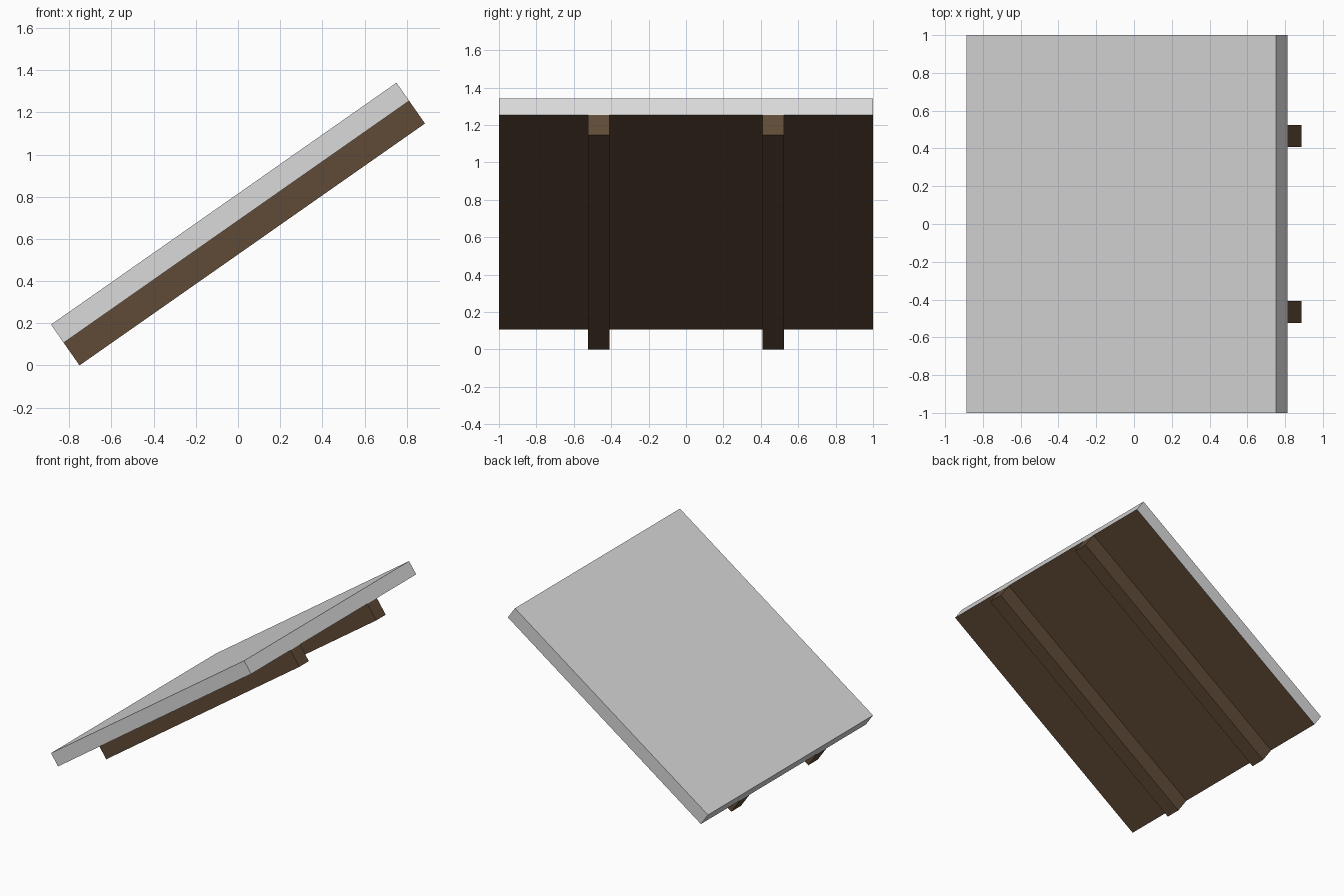
import bpy
import math
from mathutils import Matrix, Vector

if "Cube" in bpy.data.objects:
    bpy.data.objects.remove(bpy.data.objects["Cube"])

ANGLE = math.radians(35)
LENGTH, WIDTH = 2.0, 2.0
SLAB_T, BEAM_T, BEAM_W, BEAM_Y = 0.105, 0.131, 0.115, 0.466
TOTAL_T = SLAB_T + BEAM_T


def material(name, rgb):
    m = bpy.data.materials.new(name)
    m.diffuse_color = (*rgb, 1)
    m.use_nodes = True
    m.node_tree.nodes["Principled BSDF"].inputs["Base Color"].default_value = m.diffuse_color
    return m


grey = material("light grey", (0.70, 0.70, 0.70))
brown = material("dark brown wood", (0.117, 0.071, 0.039))

# Tilt about the assembly centre, then lift so the low edge rests on z = 0
height = LENGTH * math.sin(ANGLE) + TOTAL_T * math.cos(ANGLE)
tilt = Matrix.Translation((0, 0, height / 2)) @ Matrix.Rotation(-ANGLE, 4, 'Y')


def box(name, size, centre, mats):
    bpy.ops.mesh.primitive_cube_add(size=1)
    ob = bpy.context.object
    ob.name = name
    for m in mats:
        ob.data.materials.append(m)
    ob.data.transform(Matrix.Translation(centre) @ Matrix.Diagonal((*size, 1)))
    return ob


# Roof slab: grey with a brown underside
slab = box("roof_slab", (LENGTH, WIDTH, SLAB_T),
           Vector((0, 0, TOTAL_T / 2 - SLAB_T / 2)), [grey, brown])
for p in slab.data.polygons:
    p.material_index = 1 if p.normal.z < -0.5 else 0
slab.data.transform(tilt)

# Two support beams running up the slope under the slab
for name, side in (("front_beam", -1), ("back_beam", 1)):
    beam = box(name, (LENGTH, BEAM_W, BEAM_T),
               Vector((0, side * BEAM_Y, -TOTAL_T / 2 + BEAM_T / 2)), [brown])
    beam.data.transform(tilt)
